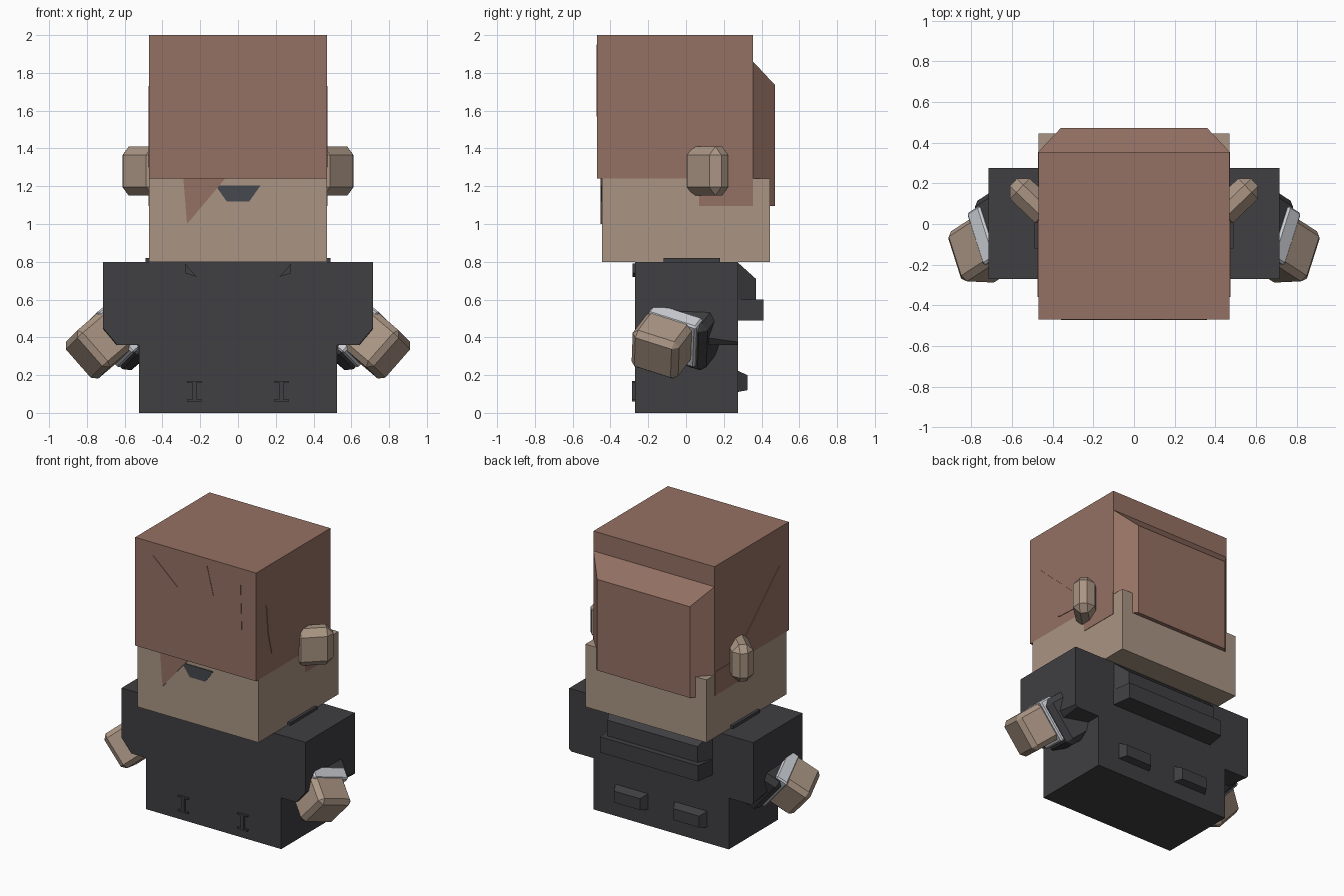
import bpy, bmesh
from mathutils import Vector

if "Cube" in bpy.data.objects:
    bpy.data.objects.remove(bpy.data.objects["Cube"])


def material(name, rgb):
    m = bpy.data.materials.new(name)
    m.diffuse_color = (*rgb, 1)
    m.use_nodes = True
    m.node_tree.nodes["Principled BSDF"].inputs["Base Color"].default_value = m.diffuse_color
    return m


HAIR = material("hair_brown", (0.30, 0.165, 0.125))
SKIN = material("skin", (0.40, 0.30, 0.23))
CLOTH = material("dark_cloth", (0.05, 0.05, 0.055))
CUFF = material("cuff_grey", (0.60, 0.62, 0.66))
MOUTH = material("mouth_dark", (0.06, 0.065, 0.075))


def finish(name, bm, mat):
    bmesh.ops.recalc_face_normals(bm, faces=bm.faces)
    me = bpy.data.meshes.new(name)
    bm.to_mesh(me)
    bm.free()
    me.materials.append(mat)
    ob = bpy.data.objects.new(name, me)
    bpy.context.collection.objects.link(ob)
    return ob


def loft(name, ring_a, ring_b, mat, bevel=0):
    """Closed solid between two rings with the same number of points."""
    bm = bmesh.new()
    a = [bm.verts.new(p) for p in ring_a]
    b = [bm.verts.new(p) for p in ring_b]
    bm.faces.new(a)
    bm.faces.new(b[::-1])
    n = len(a)
    for i in range(n):
        j = (i + 1) % n
        bm.faces.new((a[i], b[i], b[j], a[j]))
    if bevel:
        bmesh.ops.bevel(bm, geom=bm.edges[:], offset=bevel, segments=1,
                        affect='EDGES', clamp_overlap=True)
    return finish(name, bm, mat)


def at_y(pts, y):
    return [(x, y, z) for x, z in pts]


def rect(x0, x1, z0, z1):
    return [(x0, z0), (x1, z0), (x1, z1), (x0, z1)]


def box(name, x0, x1, y0, y1, z0, z1, mat):
    r = rect(x0, x1, z0, z1)
    return loft(name, at_y(r, y0), at_y(r, y1), mat)


def oriented_box(name, center, axes, size, mat, side, bevel):
    """Bevelled box on given axes; side = -1 mirrors it in x."""
    c = Vector(center)
    u, v, w = [Vector(a).normalized() * s / 2 for a, s in zip(axes, size)]

    def ring(k):
        pts = [c + u * i + v * j + w * k
               for i, j in ((-1, -1), (1, -1), (1, 1), (-1, 1))]
        return [(p.x * side, p.y, p.z) for p in pts]
    return loft(name, ring(-1), ring(1), mat, bevel)


# Torso with wide shoulders, front lower corners cut
half_front = [(0.525, 0), (0.525, 0.36), (0.64, 0.36), (0.715, 0.45), (0.715, 0.80)]
half_back = [(0.525, 0), (0.525, 0.36), (0.70, 0.36), (0.715, 0.375), (0.715, 0.80)]


def mirrored(half):
    return half + [(-x, z) for x, z in reversed(half)]


loft("torso", at_y(mirrored(half_front), -0.27),
     at_y(mirrored(half_back), 0.275), CLOTH)
box("collar", -0.49, 0.49, -0.12, 0.18, 0.79, 0.82, CLOTH)

# Hood hanging on the back, with a lip under it
loft("hood", at_y(rect(-0.40, 0.40, 0.54, 0.80), 0.27),
     at_y(rect(-0.35, 0.35, 0.57, 0.71), 0.37), CLOTH)
loft("hood_lip", at_y(rect(-0.40, 0.40, 0.49, 0.60), 0.27),
     at_y(rect(-0.38, 0.38, 0.49, 0.60), 0.41), CLOTH)

# Head
box("face", -0.47, 0.47, -0.445, 0.445, 0.80, 1.24, SKIN)
box("hair_block", -0.47, 0.47, -0.47, 0.355, 1.24, 2.0, HAIR)
loft("back_hair", at_y(rect(-0.47, 0.47, 1.095, 1.86), 0.355),
     at_y(rect(-0.36, 0.36, 1.095, 1.735), 0.472), HAIR)

# Front locks, face lock and mouth
fringe = [(-0.36, 1.57), (0.36, 1.57), (0.35, 1.90), (0.14, 1.75),
          (0.09, 1.95), (-0.14, 1.74), (-0.33, 1.91)]
loft("fringe_lock", at_y(fringe, -0.46), at_y(fringe, -0.473), HAIR)
lock = [(-0.29, 1.25), (-0.27, 1.0), (-0.06, 1.25)]
loft("face_lock", at_y(lock, -0.44), at_y(lock, -0.452), HAIR)
mouth = [(-0.12, 1.205), (-0.06, 1.12), (0.06, 1.12), (0.12, 1.205)]
loft("mouth", at_y(mouth, -0.44), at_y(mouth, -0.45), MOUTH)

# Hand and ear directions
FORE = (-0.29, -0.91, 0.29)
ARM = (-0.68, 0.44, 0.58)
CROSS = Vector(FORE).cross(Vector(ARM))
side_lock = [(-0.36, 1.73), (-0.34, 1.53), (-0.30, 1.37),
             (-0.17, 1.31), (0.05, 1.30), (0.03, 1.37)]

for s, tag in ((1, "right"), (-1, "left")):
    # Arm: sleeve, cuff and blocky hand
    axes = (FORE, ARM, CROSS)
    oriented_box("sleeve_" + tag, (0.575, 0.0, 0.44), axes, (0.33, 0.25, 0.33), CLOTH, s, 0.035)
    oriented_box("cuff_" + tag, (0.66, -0.06, 0.41), axes, (0.28, 0.09, 0.29), CUFF, s, 0.01)
    oriented_box("hand_" + tag, (0.73, -0.12, 0.365), axes, (0.27, 0.25, 0.26), SKIN, s, 0.03)

    # Ear
    oriented_box("ear_" + tag, (0.50, 0.115, 1.28),
                 ((0.72, 0.69, 0), (-0.69, 0.72, 0), (0, 0, 1)),
                 (0.26, 0.14, 0.26), SKIN, s, 0.045)

    # Sideburn and side lock
    xs = sorted((s * 0.40, s * 0.473))
    box("sideburn_" + tag, xs[0], xs[1], 0.07, 0.355, 1.095, 1.26, HAIR)
    loft("side_lock_" + tag, [(s * 0.46, y, z) for y, z in side_lock],
         [(s * 0.474, y, z) for y, z in side_lock], HAIR)

    # Back pocket
    loft("back_pocket_" + tag,
         at_y(rect(s * 0.23 - 0.13, s * 0.23 + 0.13, 0.11, 0.225), 0.27),
         at_y(rect(s * 0.23 - 0.10, s * 0.23 + 0.10, 0.12, 0.20), 0.325), CLOTH)

    # Front seams and chest tab
    x = s * 0.23
    box("front_seam_" + tag, x - 0.012, x + 0.012, -0.285, -0.26, 0.065, 0.165, CLOTH)
    for z in (0.06, 0.16):
        box("seam_bar_" + tag, x - 0.04, x + 0.04, -0.285, -0.26, z, z + 0.01, CLOTH)
    tab = [(s * 0.28, 0.79), (s * 0.28, 0.74), (s * 0.22, 0.72)]
    loft("chest_tab_" + tag, at_y(tab, -0.26), at_y(tab, -0.282), CLOTH)
